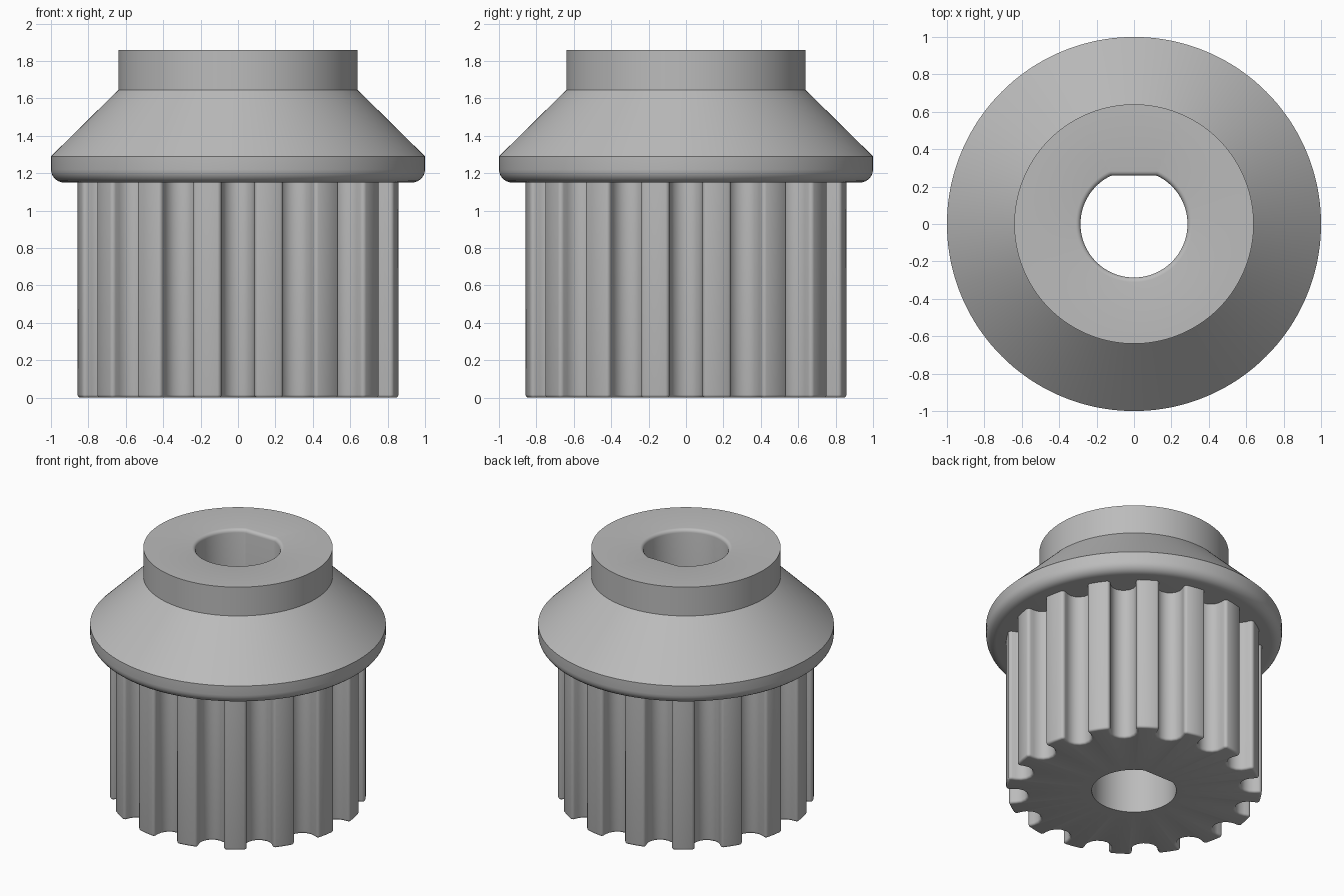
import bpy
import bmesh
from math import sin, cos, pi, radians
from mathutils import Vector

if "Cube" in bpy.data.objects:
    bpy.data.objects.remove(bpy.data.objects["Cube"])

TEETH = 16
RIM = 0.865          # tooth tip radius
HALF_GROOVE = 0.11
TIP = 0.022          # rounding of the tooth tips
BOTTOM_ROUND = 0.016
FLANGE_Z = 1.15
TOP_Z = 1.86

metal = bpy.data.materials.new("plain grey metal")
metal.use_nodes = True
grey = (0.5, 0.5, 0.5, 1)
metal.diffuse_color = grey
metal.node_tree.nodes["Principled BSDF"].inputs["Base Color"].default_value = grey


def arc(cx, cy, r, start, end, steps):
    """Points on a circular arc, angles in degrees."""
    return [(cx + r * cos(radians(start + (end - start) * i / steps)),
             cy + r * sin(radians(start + (end - start) * i / steps)))
            for i in range(steps + 1)]


# One groove: (tangential, radial) points, then a point mid tooth
lip = (RIM ** 2 - HALF_GROOVE ** 2) ** 0.5
groove_r = HALF_GROOVE - TIP
groove = arc(-HALF_GROOVE, lip - TIP, TIP, 90, 0, 3)
groove += arc(0, 0.81, groove_r, 180, 360, 8)
groove += arc(HALF_GROOVE, lip - TIP, TIP, 180, 90, 3)
half = pi / TEETH
groove.append((RIM * sin(half), RIM * cos(half)))

outline = []
for k in range(TEETH):
    a = 2 * pi * k / TEETH
    out, along = Vector((cos(a), sin(a))), Vector((-sin(a), cos(a)))
    outline += [out * r + along * t for t, r in groove]
N = len(outline)
angles = [2 * pi * (i - 8) / N for i in range(N)]


def circle(r, z):
    return [(r * cos(a), r * sin(a), z) for a in angles]


def bore(z, grow=0.0):
    """D-shaped hole with its flat towards the back."""
    loop = []
    for a in angles:
        r = 0.286 + grow
        if sin(a) > 0.1:
            r = min(r, (0.258 + grow) / sin(a))
        loop.append((r * cos(a), r * sin(a), z))
    return loop


def teeth(z, inset=0.0):
    """Tooth outline, moved inwards along its normals."""
    loop = []
    for i, p in enumerate(outline):
        d = (outline[(i + 1) % N] - outline[i - 1]).normalized()
        q = p + Vector((-d.y, d.x)) * inset
        loop.append((q.x, q.y, z))
    return loop


def loft(name, loops, closed):
    """Skin a series of loops with quads."""
    bm = bmesh.new()
    rings = [[bm.verts.new(co) for co in loop] for loop in loops]
    pairs = list(zip(rings, rings[1:]))
    if closed:
        pairs.append((rings[-1], rings[0]))
    for low, high in pairs:
        for i in range(N):
            j = (i + 1) % N
            bm.faces.new((low[i], low[j], high[j], high[i]))
    mesh = bpy.data.meshes.new(name)
    bm.to_mesh(mesh)
    bm.free()
    mesh.materials.append(metal)
    obj = bpy.data.objects.new(name, mesh)
    bpy.context.collection.objects.link(obj)
    bpy.ops.object.select_all(action="DESELECT")
    obj.select_set(True)
    bpy.context.view_layer.objects.active = obj
    bpy.ops.object.shade_smooth_by_angle(angle=radians(32))
    return obj


# Toothed drum: bore, bottom face, rounded lower edge, teeth
b = BOTTOM_ROUND
edge = [teeth(z, x) for x, z in arc(b, b, b, 270, 180, 3)]
loft("toothed_drum", [bore(FLANGE_Z), bore(0)] + edge + [teeth(FLANGE_Z)], False)

# Flange with rounded rim, cone, hub and bore with a softened mouth
rim = [circle(r, z) for r, z in arc(0.93, FLANGE_Z + 0.07, 0.07, 270, 360, 6)]
mouth = [bore(z, g) for g, z in arc(0.025, TOP_Z - 0.025, 0.025, 90, 180, 4)]
loft("flange_and_hub",
     [bore(FLANGE_Z)] + rim
     + [circle(1, 1.29), circle(0.64, 1.645), circle(0.64, TOP_Z)]
     + mouth, True)
